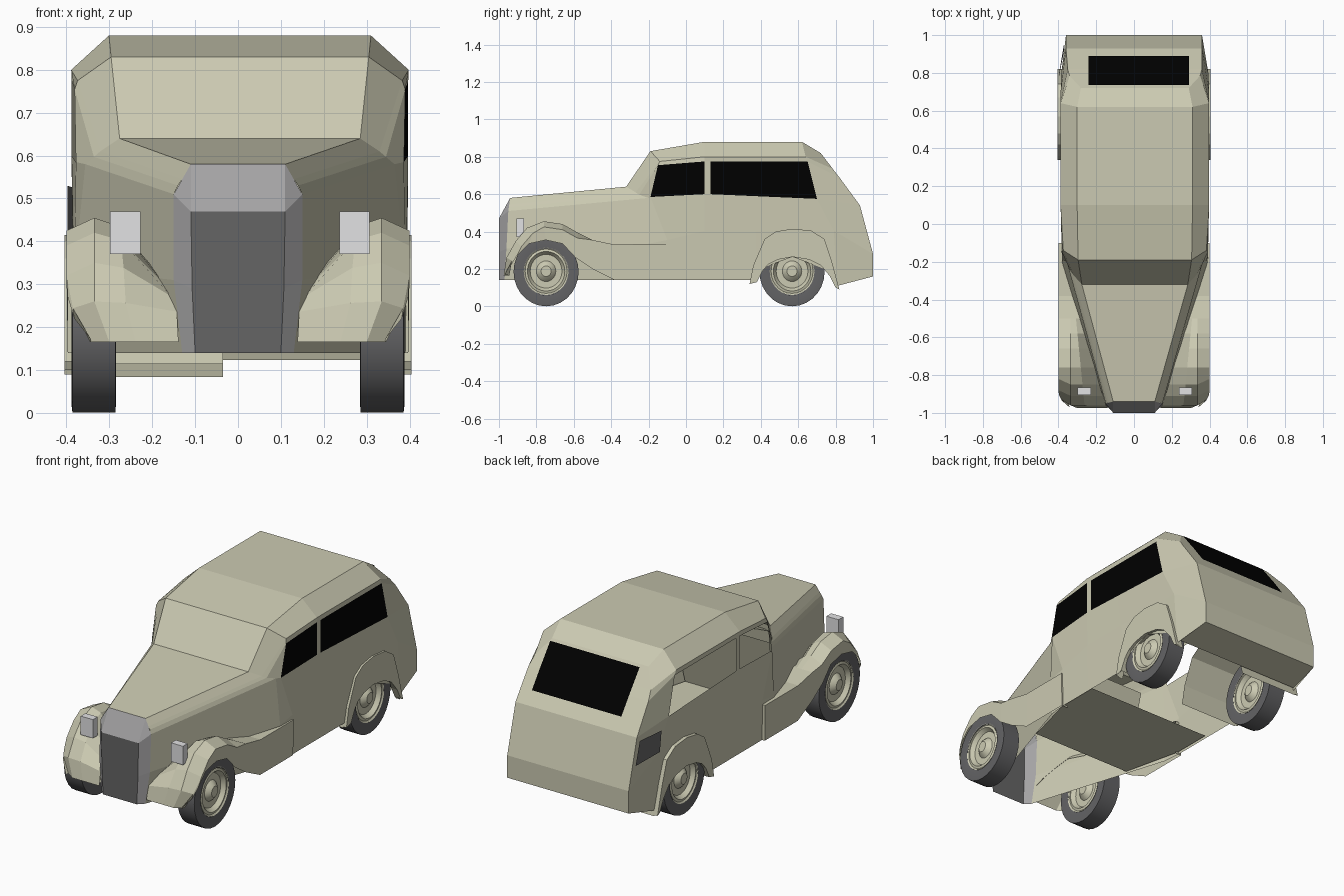
import bpy, bmesh, math
from mathutils import Vector

if "Cube" in bpy.data.objects:
    bpy.data.objects.remove(bpy.data.objects["Cube"])


def material(name, c):
    m = bpy.data.materials.new(name)
    m.diffuse_color = (*c, 1)
    m.use_nodes = True
    m.node_tree.nodes["Principled BSDF"].inputs["Base Color"].default_value = m.diffuse_color
    return m


CREAM = material("cream paint", (0.60, 0.59, 0.445))
BLACK = material("black glass", (0.0, 0.0, 0.0))
DARK = material("dark grille grey", (0.13, 0.13, 0.13))
STEEL = material("steel grey", (0.37, 0.365, 0.37))
LAMP = material("lamp grey", (0.76, 0.76, 0.77))
RUBBER = material("rubber grey", (0.125, 0.125, 0.13))


def build(name, faces, mats, ref):
    """faces: (points, material index); turned outward from the line (ref x, 0.8y, ref z)."""
    bm = bmesh.new()
    for pts, mi in faces:
        f = bm.faces.new([bm.verts.new(p) for p in pts])
        f.material_index = mi
    bmesh.ops.remove_doubles(bm, verts=bm.verts, dist=0.0005)
    bm.normal_update()
    for f in bm.faces:
        c = f.calc_center_median()
        if f.normal.dot(c - Vector((ref[0], c.y * 0.8, ref[1]))) < 0:
            f.normal_flip()
    me = bpy.data.meshes.new(name)
    bm.to_mesh(me)
    bm.free()
    for m in mats:
        me.materials.append(m)
    ob = bpy.data.objects.new(name, me)
    bpy.context.collection.objects.link(ob)
    return ob


def side(p, s):
    return (p[0] * s, p[1], p[2])


def body_side(p, s):
    """Body mirror: the left side of the cabin is slightly narrower."""
    narrow = .009 if s < 0 and -.4 < p[1] < .9 and p[0] > .28 else 0
    return ((p[0] - narrow) * s, p[1], p[2])


def strips(rows, s):
    """Quads between neighbouring rows of points, on side s."""
    return [([side(a[j], s), side(b[j], s), side(b[j + 1], s), side(a[j + 1], s)], 0)
            for a, b in zip(rows, rows[1:]) for j in range(len(a) - 1)]


# ---- body shell: cross-sections from sill to roof edge ----
nose = [(.13, -.97, .14), (.15, -.96, .31), (.15, -.95, .51),
        (.14, -.947, .53), (.13, -.945, .545), (.11, -.94, .58)]
cowl = [(.38, -.2, .14), (.39, -.2, .335), (.365, -.2, .58),
        (.345, -.25, .597), (.33, -.27, .61), (.285, -.32, .64)]
screen = [(.39, -.1, .14), (.393, -.1, .355), (.387, -.19, .585),
          (.39, -.15, .755), (.383, -.14, .775), (.305, -.19, .83)]
tail = [(.36, 1.0, .16), (.36, 1.0, .28), (.36, .93, .54),
        (.36, .82, .69), (.35, .785, .735), (.29, .72, .82)]


def cabin(y, sill):
    t = max(0, (y - .13) / .68)
    base = min(y, .13)
    ys = [base + t * k for k in (.68, .66, .57, .52, .51, .49)]
    xs = (.39, .395, .397, .397, .398, .31)
    zs = (sill, .405, .60 - .025 * t, .775, .80, .88)
    return list(zip(xs, ys, zs))


rows = [nose, cowl, screen, cabin(.10, .14), cabin(.13, .14), cabin(.38, .14),
        cabin(.42, .21), cabin(.57, .265), cabin(.74, .20), cabin(.81, .11), tail]
faces = []
for i, (a, b) in enumerate(zip(rows, rows[1:])):
    for s in (1, -1):
        for j in range(5):
            window = j == 2 and (i == 2 or 4 <= i <= 8)
            if window and s < 0:
                continue  # open windows on this side
            quad = [a[j], b[j], b[j + 1], a[j + 1]]
            faces.append(([body_side(p, s) for p in quad], 1 if window else 0))
    # bonnet, windscreen and roof across the middle
    faces.append(([a[5], b[5], body_side(b[5], -1), body_side(a[5], -1)], 0))
for p, q in zip(tail, tail[1:]):  # rear wall
    faces.append(([p, q, body_side(q, -1), body_side(p, -1)], 0))
build("body_shell", faces, [CREAM, BLACK], (0, .35))

# ---- sloping pan under the tail ----
build("tail_pan", [([(-.36, 1.0, .16), (.36, 1.0, .16), (.385, .82, .123), (-.375, .82, .123)], 0)],
      [CREAM], (0, .4))


# ---- rear window plate on the sloping rear wall ----
def rear(x, y, lift=.007):
    pts = [(.72, .82), (.785, .735), (.82, .69), (.93, .54)]
    for (y0, z0), (y1, z1) in zip(pts, pts[1:]):
        if y <= y1:
            return (x, y + lift * .8, z0 + (z1 - z0) * (y - y0) / (y1 - y0) + lift * .6)


ys = (.73, .785, .82, .885)
build("rear_window", [([rear(-.24, a), rear(.29, a), rear(.29, b), rear(-.24, b)], 0)
                      for a, b in zip(ys, ys[1:])], [BLACK], (0, .35))

# ---- grey quarter patch behind the left rear fender ----
build("quarter_patch", [([(-.398, .79, .42), (-.370, .955, .40), (-.370, .92, .52),
                          (-.398, .775, .53)], 0)], [DARK], (0, .4))

# ---- grille with steel surround ----
f0, f1, f2 = (.10, -1, .14), (.107, -1, .29), (.11, -1, .47)
gf = [([f0, f1, f2] + [side(p, -1) for p in (f2, f1, f0)], 0),
      ([f2, nose[5], side(nose[5], -1), side(f2, -1)], 1)]
for s in (1, -1):
    for poly in ([f0, nose[0], nose[1], f1], [f1, nose[1], nose[2], f2], [f2, nose[2], nose[5]]):
        gf.append(([side(p, s) for p in poly], 1))
build("grille", gf, [DARK, STEEL], (0, .3))

# ---- fenders: stations of (top y, top z, bottom y, bottom z) ----
front = [(-.975, .165, -.97, .17), (-.96, .26, -.935, .22), (-.91, .35, -.905, .27),
         (-.85, .42, -.84, .335), (-.76, .455, -.75, .355), (-.66, .44, -.66, .335),
         (-.58, .395, -.59, .26), (-.50, .355, -.50, .20), (-.38, .33, -.38, .14),
         (-.10, .33, -.10, .14)]
back = [(.34, .12, .38, .13), (.36, .22, .41, .19), (.42, .36, .44, .225),
        (.48, .40, .49, .25), (.57, .415, .57, .265), (.67, .405, .66, .25),
        (.74, .36, .72, .22), (.78, .24, .77, .16), (.82, .09, .80, .10)]


def front_row(st):
    yt, zt, yb, zb = st
    inner = min(.36, .14 + (yt + .97) * .26)
    drop = max(0, min(.03, (zt - zb) * .4)) if yt < -.52 else 0
    outer = .345 if yt < -.97 else .385 if yt < -.95 else .40
    mid = .30 if yt < -.97 else max(.335, inner + .01)
    fall = max(0, min(.12, (zt - .22) * .6)) * max(0, min(1, (-.5 - yt) / .15))
    return [(inner, yt, zt - fall), (inner + (mid - inner) * .62, yt, zt - fall * .15),
            (mid, yt, zt), (outer, yt + (.03 if yt < -.8 else 0), zt - drop),
            (outer - .003, yb, zb)]


def back_row(st):
    yt, zt, yb, zb = st
    return [(.37, yt, zt), (.405, yt, zt), (.405, yb, zb), (.37, yb, zb)]


for s, tag, reach in ((1, "right", .36), (-1, "left", .035)):
    build("front_fender_" + tag, strips([front_row(t) for t in front], s)
          + [([side(p, s) for p in front_row(front[-1])] + [(.36 * s, -.1, .14)], 0)],
          [CREAM], (.2 * s, .15))
    build("rear_fender_" + tag, strips([back_row(t) for t in back], s), [CREAM], (.2 * s, .30))
    # wheel arch tub running inward from the rear fender
    build("wheel_tub_" + tag, strips([[(reach, y, z - .006), (.388, y, z - .006)]
                                      for y, z, _, _ in back], s), [CREAM], (.3 * s, .1))

# ---- floor pan and bulkhead ----
build("floor_pan", [([(-.3, -.42, .15), (.3, -.42, .15), (.385, -.1, .15), (.385, .12, .15),
                      (-.375, .12, .15), (-.375, -.1, .15)], 0)], [CREAM], (0, .4))
build("bulkhead", [([(-.3, -.42, .15), (.3, -.42, .15), (.3, -.3, .56), (-.3, -.3, .56)], 0)],
      [CREAM], (0, .4))


# ---- headlamps ----
def box(name, lo, hi, mat):
    bpy.ops.mesh.primitive_cube_add(size=1, location=[(a + b) / 2 for a, b in zip(lo, hi)])
    ob = bpy.context.object
    ob.name = name
    ob.scale = [b - a for a, b in zip(lo, hi)]
    ob.data.materials.append(mat)


box("headlamp_right", (.237, -.905, .37), (.307, -.865, .47), LAMP)
box("headlamp_left", (-.299, -.905, .37), (-.227, -.865, .47), LAMP)


# ---- wheels: lathed tyre and dished hub, slightly taller than wide ----
def lathe(name, profile, s, y, z, mat, n=28):
    bm = bmesh.new()
    vs = [bm.verts.new((x * s, 0, r)) for r, x in profile]
    es = [bm.edges.new(p) for p in zip(vs, vs[1:])]
    bmesh.ops.spin(bm, geom=vs + es, cent=(0, 0, 0), axis=(1, 0, 0),
                   angle=2 * math.pi, steps=n)
    bmesh.ops.remove_doubles(bm, verts=bm.verts, dist=0.0005)
    bmesh.ops.recalc_face_normals(bm, faces=bm.faces)
    for v in bm.verts:
        v.co = (v.co.x, v.co.y + y, v.co.z * 1.06 + z)
    me = bpy.data.meshes.new(name)
    bm.to_mesh(me)
    bm.free()
    me.materials.append(mat)
    ob = bpy.data.objects.new(name, me)
    bpy.context.collection.objects.link(ob)
    bpy.ops.object.select_all(action='DESELECT')
    ob.select_set(True)
    bpy.context.view_layer.objects.active = ob
    bpy.ops.object.shade_smooth_by_angle(angle=math.radians(25))


tyre = [(.118, .287), (.160, .285), (.174, .286), (.174, .386), (.160, .388), (.118, .385),
        (.118, .287)]
dish = [(.120, .386), (.112, .380), (.100, .384), (.085, .362), (.052, .362),
        (.042, .374), (.027, .386), (0, .386)]
hub = [(r, .672 - x) for r, x in reversed(dish)] + dish
for s, tag in ((1, "right"), (-1, "left")):
    for y, end in ((-.748, "front"), (.567, "rear")):
        lathe(f"tyre_{end}_{tag}", tyre, s, y, .185, RUBBER)
        lathe(f"hub_{end}_{tag}", hub, s, y, .188, CREAM)
